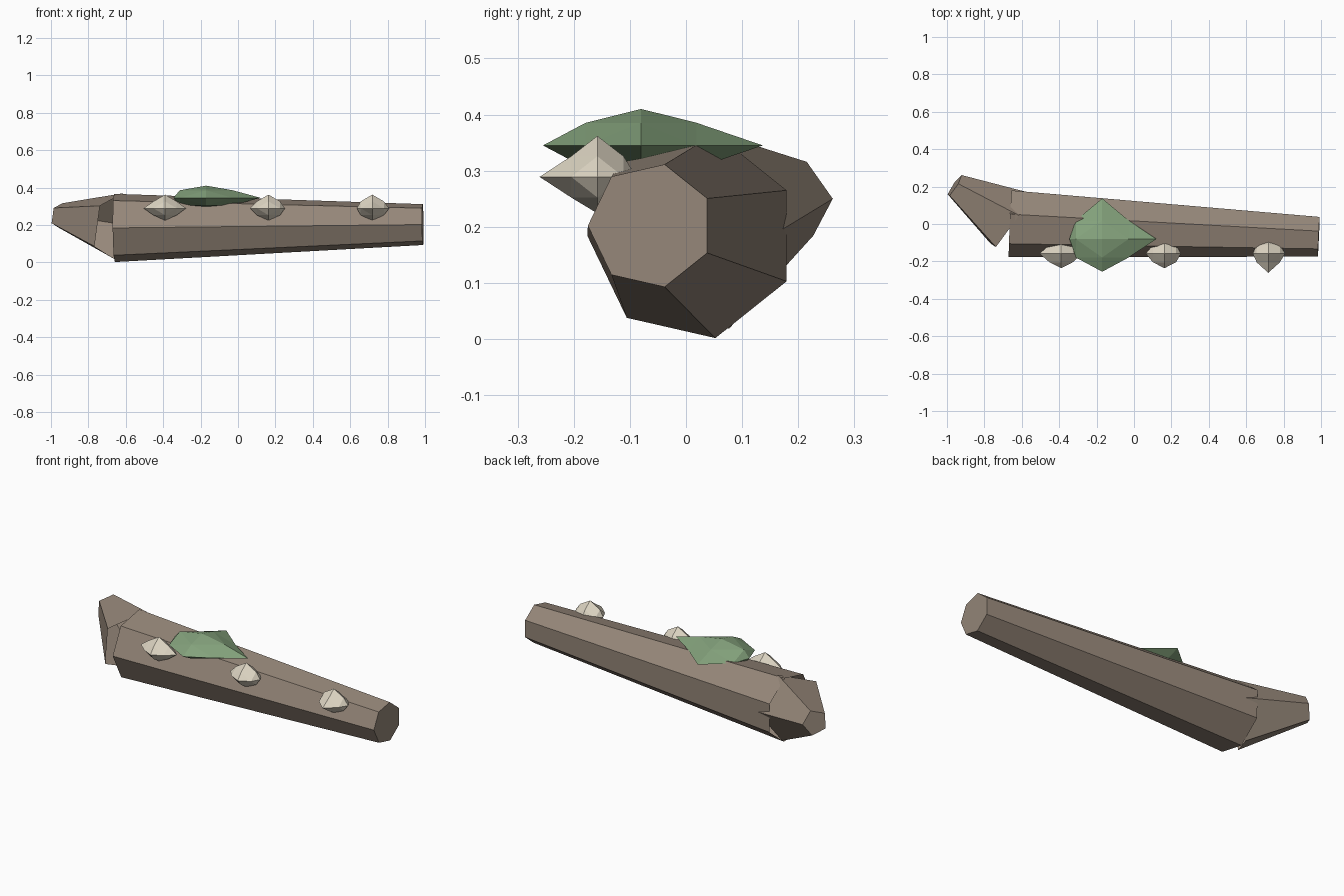
import bpy, math
from mathutils import Vector

if "Cube" in bpy.data.objects:
    bpy.data.objects.remove(bpy.data.objects["Cube"])


def material(name, rgb):
    m = bpy.data.materials.new(name)
    m.diffuse_color = (*rgb, 1)
    m.use_nodes = True
    m.node_tree.nodes["Principled BSDF"].inputs["Base Color"].default_value = m.diffuse_color
    return m


BARK = material("bark", (0.30, 0.24, 0.19))
MOSS = material("moss", (0.23, 0.36, 0.20))
CREAM = material("cream", (0.72, 0.66, 0.54))


def make(name, verts, faces, mat):
    me = bpy.data.meshes.new(name)
    me.from_pydata([tuple(v) for v in verts], [], faces)
    me.materials.append(mat)
    ob = bpy.data.objects.new(name, me)
    bpy.context.collection.objects.link(ob)
    return ob


def tapered_log(name, base, tip, r_base, r_tip, sides):
    """Tapered prism between two points, open at the hidden base, capped at the tip."""
    base, tip = Vector(base), Vector(tip)
    d = (tip - base).normalized()
    u = d.cross(Vector((0, 0, 1))).normalized()
    v = u.cross(d)
    verts = []
    for c, r in ((base, r_base), (tip, r_tip)):
        for i in range(sides):
            a = math.tau * i / sides
            verts.append(c + r * (math.cos(a) * u + math.sin(a) * v))
    # u x v points against d, so wind the sides to face outwards
    faces = [(i, i + sides, (i + 1) % sides + sides, (i + 1) % sides) for i in range(sides)]
    faces.append(tuple(reversed(range(sides, 2 * sides))))
    return make(name, verts, faces, BARK)


def clump(name, centre, radii, low, high, mat):
    """Octahedron split once: poles reach low/high, edge midpoints lie on an ellipsoid."""
    centre = Vector(centre)
    index, verts, faces = {}, [], []

    def vert(s):
        if s not in index:
            axes = [i for i in range(3) if s[i]]
            p = Vector((0, 0, 0))
            for i in axes:
                pole = high[i] if s[i] > 0 else low[i]
                p[i] = s[i] * (pole if len(axes) == 1 else radii[i] * 0.707)
            index[s] = len(verts)
            verts.append(centre + p)
        return index[s]

    for sx in (-1, 1):
        for sy in (-1, 1):
            for sz in (-1, 1):
                x, y, z = vert((sx, 0, 0)), vert((0, sy, 0)), vert((0, 0, sz))
                xy, yz, zx = vert((sx, sy, 0)), vert((0, sy, sz)), vert((sx, 0, sz))
                for f in ((x, xy, zx), (xy, y, yz), (zx, yz, z), (xy, yz, zx)):
                    faces.append(f if sx * sy * sz > 0 else f[::-1])
    return make(name, verts, faces, mat)


# Fallen trunk and the broken branch at its thick end
tapered_log("trunk", (-0.662, 0.011, 0.184), (0.988, -0.063, 0.202), 0.187, 0.112, 7)
tapered_log("broken_branch", (-0.67, 0.013, 0.194), (-0.96, 0.203, 0.25), 0.187, 0.07, 5)

# Moss patch on top
clump("moss_patch", (-0.17, -0.08, 0.345), (0.2, 0.14, 0.057),
      (0.175, 0.175, 0.053), (0.29, 0.217, 0.065), MOSS)

# Row of bracket mushrooms along the front
for i, (x, left, right, out) in enumerate(((-0.39, 0.115, 0.112, 0.078),
                                           (0.163, 0.1, 0.088, 0.078),
                                           (0.718, 0.083, 0.09, 0.103))):
    clump(f"mushroom_{i + 1}", (x, -0.158, 0.289), (0.088, 0.066, 0.052),
          (left, out, 0.065), (right, 0.07, 0.073), CREAM)
